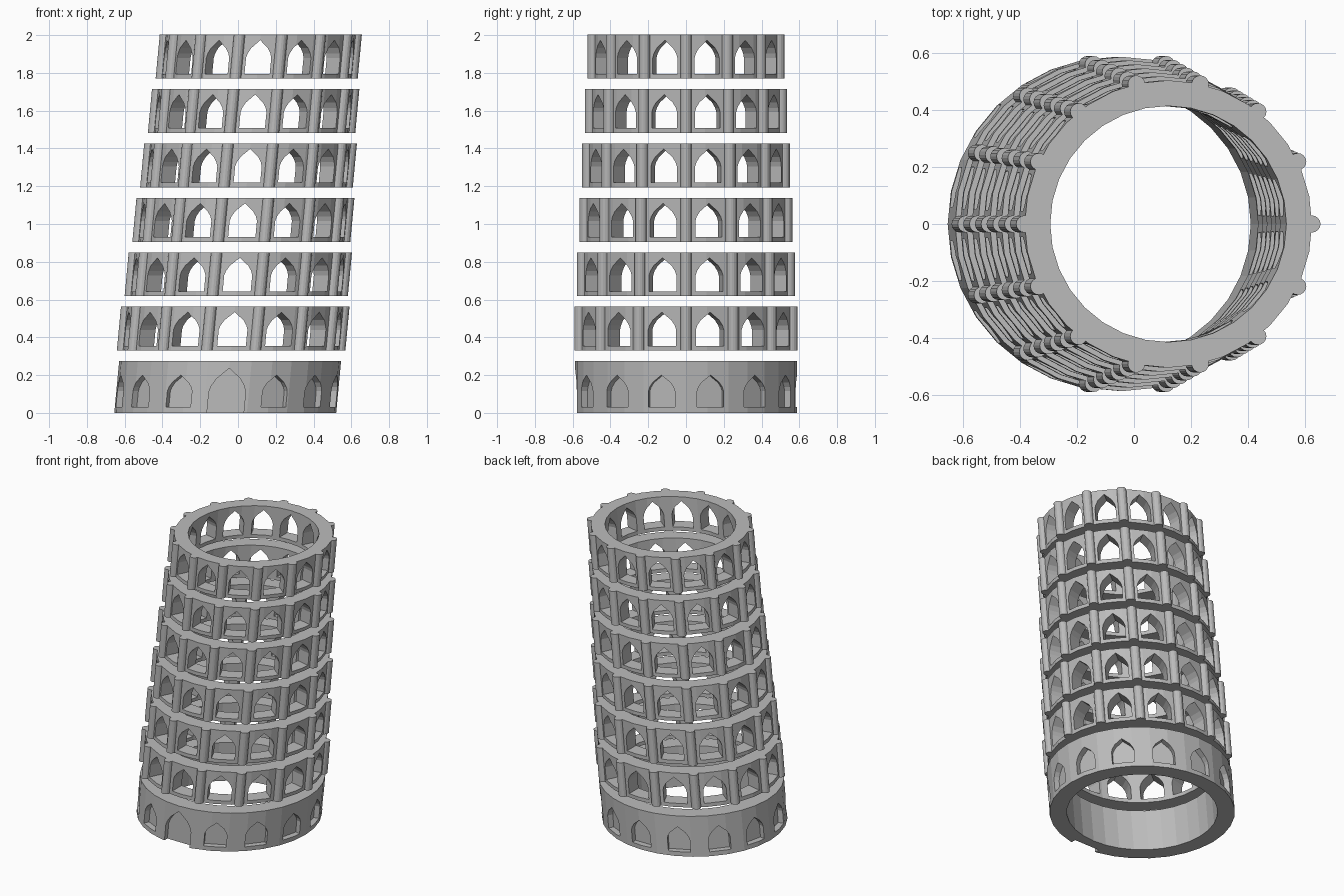
import bpy, bmesh, math
from mathutils import Matrix, Vector

if "Cube" in bpy.data.objects:
    bpy.data.objects.remove(bpy.data.objects["Cube"], do_unlink=True)

BAYS = 14            # columns and windows per storey
SEGMENTS = 32        # sides of each ring
LEAN = 0.094         # sideways shift per unit of height
FOOT_X = -0.0675     # axis position at the ground

stone = bpy.data.materials.new("stone grey")
stone.use_nodes = True
stone.diffuse_color = (0.5, 0.5, 0.5, 1)
stone.node_tree.nodes["Principled BSDF"].inputs["Base Color"].default_value = (0.5, 0.5, 0.5, 1)


def finish(bm, name):
    """Lean the mesh and turn it into an object."""
    for v in bm.verts:
        v.co.x += FOOT_X + LEAN * v.co.z
    bmesh.ops.recalc_face_normals(bm, faces=bm.faces)
    mesh = bpy.data.meshes.new(name)
    bm.to_mesh(mesh)
    bm.free()
    mesh.materials.append(stone)
    obj = bpy.data.objects.new(name, mesh)
    bpy.context.collection.objects.link(obj)
    return obj


def ring(name, outer, inner, low, high):
    """Hollow drum: a rectangle turned around the axis."""
    bm = bmesh.new()
    profile = [(outer, low), (outer, high), (inner, high), (inner, low)]
    loops = []
    for i in range(SEGMENTS):
        a = math.tau * i / SEGMENTS
        loops.append([bm.verts.new((r * math.cos(a), r * math.sin(a), z)) for r, z in profile])
    for i in range(SEGMENTS):
        here, there = loops[i], loops[(i + 1) % SEGMENTS]
        for j in range(4):
            k = (j + 1) % 4
            bm.faces.new((here[j], there[j], there[k], here[k]))
    return finish(bm, name)


def add_arch(bm, angle, near, far, half, sill, spring, peak):
    """Pointed arch prism running outward along the given angle."""
    rise = peak - spring
    side = [(half, sill), (half, spring), (half * 0.9, spring + rise * 0.25),
            (half * 0.66, spring + rise * 0.55)]
    outline = side + [(0, peak)] + [(-y, z) for y, z in reversed(side)]
    turn = Matrix.Rotation(angle, 3, "Z")
    back, front = [[bm.verts.new(turn @ Vector((r, y, z))) for y, z in outline]
                   for r in (near, far)]
    bm.faces.new(back)
    bm.faces.new(reversed(front))
    for i in range(len(outline)):
        k = (i + 1) % len(outline)
        bm.faces.new((back[i], back[k], front[k], front[i]))


def combine(target, tool, operation):
    """Apply a boolean and discard the tool object."""
    tool.hide_render = True
    mod = target.modifiers.new(operation.lower(), "BOOLEAN")
    mod.operation, mod.object, mod.solver = operation, tool, "EXACT"
    graph = bpy.context.evaluated_depsgraph_get()
    result = bpy.data.meshes.new_from_object(target.evaluated_get(graph))
    target.modifiers.clear()
    target.data = result
    bpy.data.objects.remove(tool, do_unlink=True)


def bay_angles(offset):
    return [math.tau * (i + offset) / BAYS for i in range(BAYS)]


# Ground storey: blind arches, with a taller door recess at the front
base = ring("ground_storey", 0.5875, 0.478, 0, 0.275)
bm = bmesh.new()
for a in bay_angles(0.5):
    if math.sin(a) < -0.99:
        add_arch(bm, a, 0.545, 0.7, 0.097, -0.05, 0.11, 0.237)
    else:
        add_arch(bm, a, 0.545, 0.7, 0.072, 0.03, 0.115, 0.2)
combine(base, finish(bm, "blind_arch_cutter"), "DIFFERENCE")

# Upper storeys: open arcades with half-round columns
for n in range(6):
    radius = 0.575 - 0.014 * n
    low = 0.33 + 0.288 * n
    high = low + 0.232
    storey = ring(f"arcade_storey_{n + 1}", radius, radius * 0.822, low, high)

    bm = bmesh.new()
    for a in bay_angles(0):
        place = Matrix.Translation((radius * math.cos(a), radius * math.sin(a), (low + high) / 2))
        bmesh.ops.create_cone(bm, cap_ends=True, segments=16, radius1=0.03, radius2=0.03,
                              depth=high - low, matrix=place)
    combine(storey, finish(bm, "columns"), "UNION")

    bm = bmesh.new()
    for a in bay_angles(0.5):
        add_arch(bm, a, radius * 0.75, radius * 1.2, 0.132 * radius,
                 low + 0.025, low + 0.11, low + 0.203)
    combine(storey, finish(bm, "window_cutter"), "DIFFERENCE")
